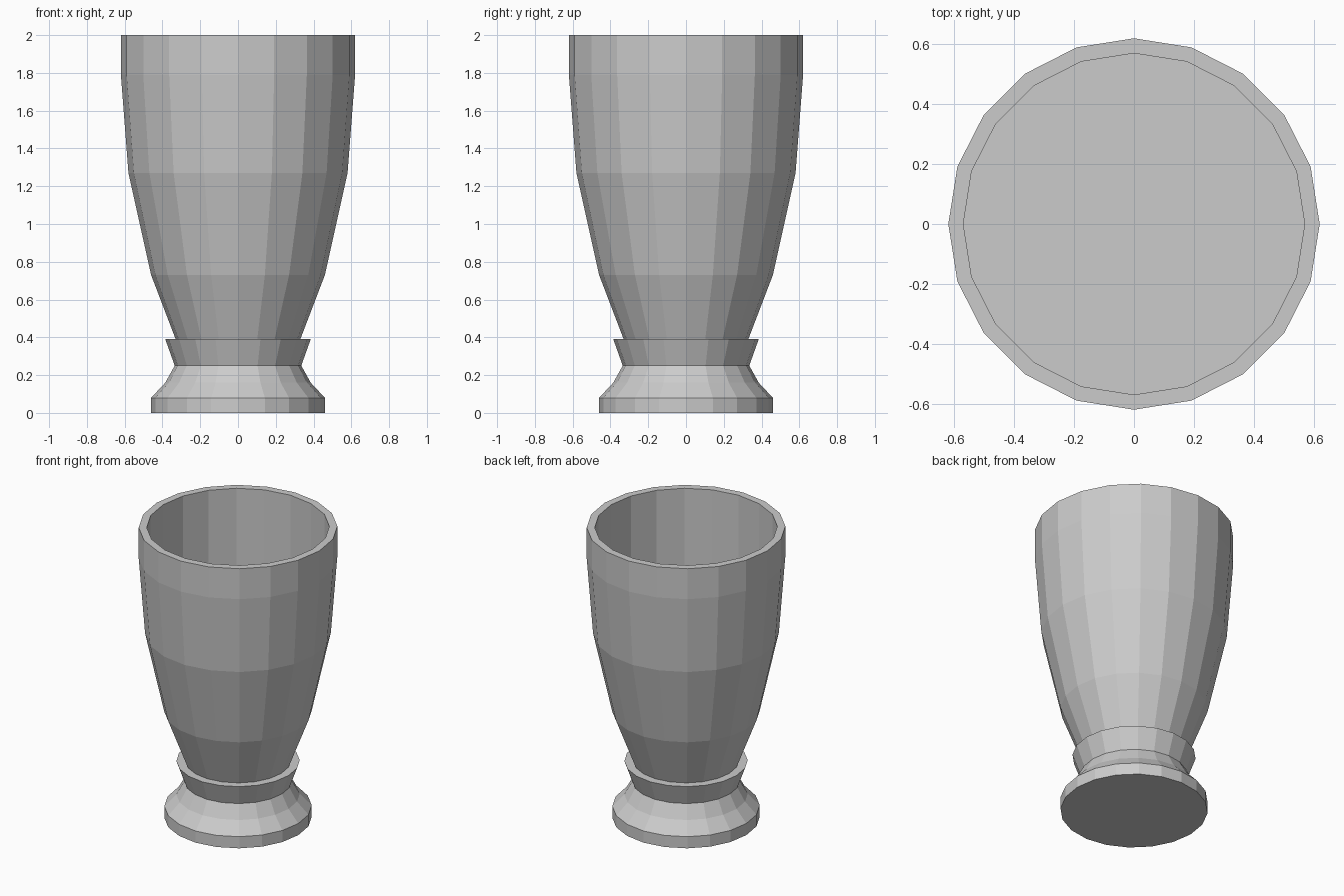
import bpy
import bmesh
from math import cos, sin, tau

if "Cube" in bpy.data.objects:
    bpy.data.objects.remove(bpy.data.objects["Cube"])

SIDES = 20


def lathe(name, profile):
    """Spin an (r, z) profile into a closed, flat-faced solid of revolution."""
    bm = bmesh.new()
    rings = [[bm.verts.new((r * cos(tau * i / SIDES), r * sin(tau * i / SIDES), z))
              for i in range(SIDES)] for r, z in profile]
    for a, b in zip(rings, rings[1:]):
        for i in range(SIDES):
            j = (i + 1) % SIDES
            bm.faces.new((a[i], a[j], b[j], b[i]))
    # Cap both ends
    bm.faces.new(rings[0][::-1])
    bm.faces.new(rings[-1])
    bmesh.ops.recalc_face_normals(bm, faces=bm.faces)
    mesh = bpy.data.meshes.new(name)
    bm.to_mesh(mesh)
    bm.free()
    obj = bpy.data.objects.new(name, mesh)
    bpy.context.collection.objects.link(obj)
    return obj


# One continuous cup: foot, waist, flared collar, bowl, rim and hollow
lathe("footed_cup", [
    (0.46, 0.0), (0.46, 0.08),                  # foot
    (0.385, 0.16), (0.335, 0.25),               # waist
    (0.385, 0.39), (0.33, 0.39),                # collar and ledge
    (0.46, 0.73), (0.58, 1.27), (0.62, 1.79),   # bowl
    (0.62, 2.0), (0.57, 2.0),                   # rim
    (0.57, 1.28),                               # straight inner wall and floor
])
